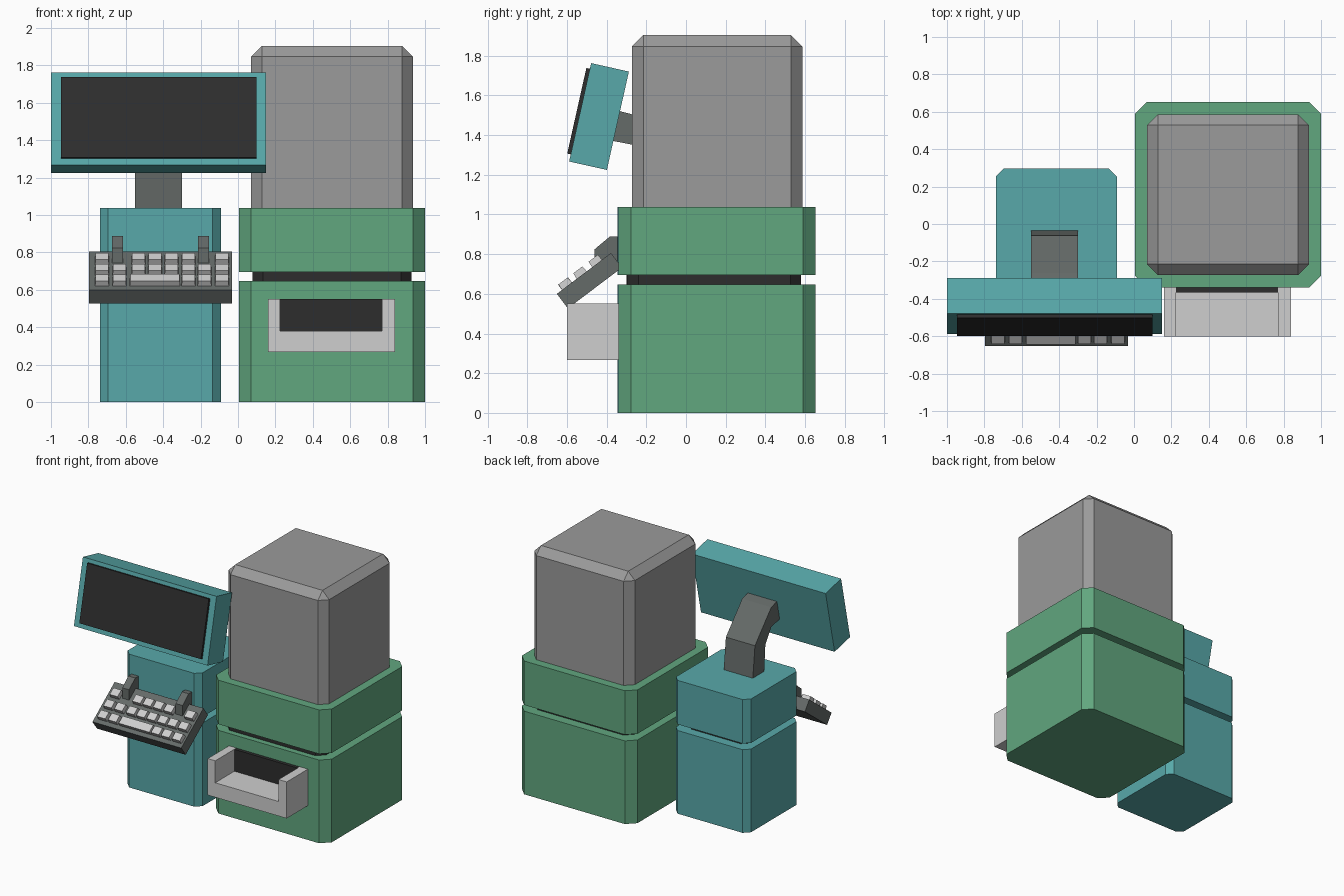
import bpy, bmesh, math
from mathutils import Matrix, Vector

if "Cube" in bpy.data.objects:
    bpy.data.objects.remove(bpy.data.objects["Cube"])


def material(name, rgb):
    m = bpy.data.materials.new(name)
    m.diffuse_color = (*rgb, 1)
    m.use_nodes = True
    m.node_tree.nodes["Principled BSDF"].inputs["Base Color"].default_value = m.diffuse_color
    return m


GREEN = material("green", (0.120, 0.385, 0.212))
TEAL = material("teal", (0.098, 0.395, 0.400))
GREY = material("mid_grey", (0.325, 0.325, 0.325))
LIGHT = material("light_grey", (0.62, 0.62, 0.62))
DARK = material("dark_grey", (0.130, 0.146, 0.140))
BLACK = material("near_black", (0.027, 0.027, 0.027))


def finish(name, bm, mat, matrix=None):
    if matrix:
        bm.transform(matrix)
    bmesh.ops.recalc_face_normals(bm, faces=bm.faces)
    me = bpy.data.meshes.new(name)
    bm.to_mesh(me)
    bm.free()
    me.materials.append(mat)
    ob = bpy.data.objects.new(name, me)
    bpy.context.collection.objects.link(ob)
    return ob


def add_box(bm, x, y, z, taper=1.0):
    """Box from (min, max) pairs; the top can be narrowed."""
    c = Vector((sum(x) / 2, sum(y) / 2, sum(z) / 2))
    size = (x[1] - x[0], y[1] - y[0], z[1] - z[0])
    vs = bmesh.ops.create_cube(bm, size=1)["verts"]
    for v in vs:
        k = taper if v.co.z > 0 else 1
        v.co = c + Vector((v.co.x * size[0] * k, v.co.y * size[1] * k, v.co.z * size[2]))


def box(name, x, y, z, mat, matrix=None, chamfer=0, top=False):
    """Box with chamfered upright edges, and top edges if wanted."""
    bm = bmesh.new()
    add_box(bm, x, y, z)
    if chamfer:
        zs = max(v.co.z for v in bm.verts)
        edges = [e for e in bm.edges
                 if abs(e.verts[0].co.z - e.verts[1].co.z) > 0.001
                 or (top and all(abs(v.co.z - zs) < 0.001 for v in e.verts))]
        bmesh.ops.bevel(bm, geom=edges, offset=chamfer, segments=1,
                        affect='EDGES', profile=0.5)
    return finish(name, bm, mat, matrix)


def side_profile(name, points, x, mat):
    """Extrude a (y, z) outline across x."""
    bm = bmesh.new()
    f = bm.faces.new([bm.verts.new((x[0], y, z)) for y, z in points])
    r = bmesh.ops.extrude_face_region(bm, geom=[f])
    vs = [g for g in r["geom"] if isinstance(g, bmesh.types.BMVert)]
    bmesh.ops.translate(bm, verts=vs, vec=(x[1] - x[0], 0, 0))
    return finish(name, bm, mat)


# Two cabinets, each a lower and upper block around a recessed dark band
def cabinet(name, x, y, chamfer, mat):
    box(name + "_lower", x, y, (0, 0.647), mat, chamfer=chamfer)
    box(name + "_upper", x, y, (0.695, 1.037), mat, chamfer=chamfer)
    box(name + "_band", (x[0] + 0.073, x[1] - 0.073), (y[0] + 0.045, y[1] - 0.073),
        (0.64, 0.70), BLACK, chamfer=chamfer * 0.85)


cabinet("large_cabinet", (0.005, 1.0), (-0.34, 0.653), 0.064, GREEN)
cabinet("small_cabinet", (-0.738, -0.092), (-0.345, 0.297), 0.043, TEAL)

# Grey tower on the large cabinet
box("tower", (0.07, 0.935), (-0.272, 0.586), (1.037, 1.904), GREY, chamfer=0.057, top=True)

# Output tray, open at front and top, with a dark slot behind
bm = bmesh.new()
f = bm.faces.new([bm.verts.new((x, -0.601, z)) for x, z in
                  [(0.16, 0.267), (0.84, 0.267), (0.84, 0.551), (0.77, 0.551),
                   (0.77, 0.38), (0.225, 0.38), (0.225, 0.551), (0.16, 0.551)]])
r = bmesh.ops.extrude_face_region(bm, geom=[f])
bmesh.ops.translate(bm, vec=(0, 0.266, 0),
                    verts=[g for g in r["geom"] if isinstance(g, bmesh.types.BMVert)])
finish("output_tray", bm, LIGHT)
box("tray_slot", (0.225, 0.77), (-0.366, -0.335), (0.38, 0.55), BLACK)

# Bent monitor neck
side_profile("monitor_neck",
             [(-0.035, 1.03), (-0.062, 1.28), (-0.262, 1.502), (-0.36, 1.528),
              (-0.395, 1.385), (-0.39, 1.375), (-0.262, 1.35), (-0.19, 1.24), (-0.175, 1.03)],
             (-0.55, -0.30), DARK)

# Monitor, tilted back; local origin is the lower front edge
tilt = Matrix.Translation((0, -0.589, 1.267)) @ Matrix.Rotation(math.radians(-12.6), 4, 'X')
box("monitor", (-1.0, 0.15), (0, 0.195), (0, 0.508), TEAL, tilt)
box("screen", (-0.947, 0.10), (-0.018, 0.01), (0.037, 0.479), BLACK, tilt)

# Sloped keyboard; local origin is the upper front edge
slope = Matrix.Translation((0, -0.651, 0.60)) @ Matrix.Rotation(math.radians(37), 4, 'X')
box("keyboard", (-0.797, -0.033), (0, 0.342), (-0.092, 0), DARK, slope)

# Keys in three rows with a space bar
columns = [-0.727, -0.634, -0.532, -0.444, -0.356, -0.265, -0.179, -0.086]
bm = bmesh.new()
for row, t in enumerate((0.032, 0.125, 0.222)):
    for i, cx in enumerate(columns):
        if (row == 0 and i in (2, 3, 4)) or (row == 2 and i in (1, 6)):
            continue
        add_box(bm, (cx - 0.038, cx + 0.038), (t, t + 0.064), (-0.01, 0.033), 0.9)
add_box(bm, (-0.58, -0.308), (0.032, 0.096), (-0.01, 0.033), 0.97)
finish("keys", bm, LIGHT, slope)

# Brackets holding the keyboard to the small cabinet
for side, x in (("left", -0.674), ("right", -0.214)):
    side_profile(side + "_bracket",
                 [(-0.46, 0.73), (-0.46, 0.825), (-0.385, 0.888),
                  (-0.335, 0.888), (-0.335, 0.74)], (x, x + 0.059), DARK)
